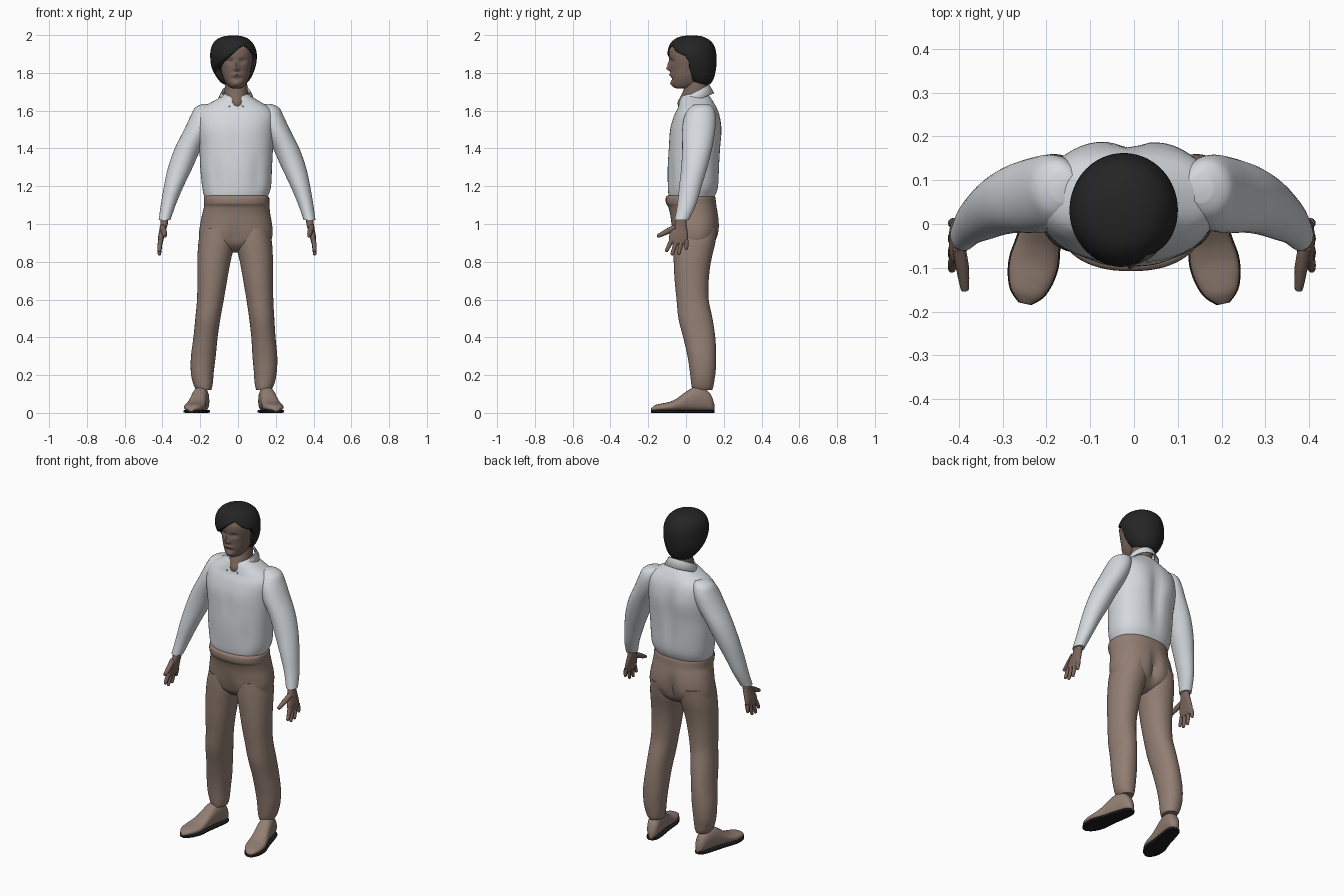
import bpy, bmesh, math
from mathutils import Vector


def material(name, rgb):
    m = bpy.data.materials.new(name)
    m.diffuse_color = (*rgb, 1)
    return m


SHIRT = material("pale shirt", (0.66, 0.69, 0.72))
CLOTH = material("brown cloth", (0.29, 0.21, 0.17))
SKIN = material("skin", (0.20, 0.135, 0.108))
HAIR = material("black hair", (0.018, 0.018, 0.018))
SOLE = material("dark sole", (0.012, 0.012, 0.012))


def finish(name, bm, mat):
    bmesh.ops.recalc_face_normals(bm, faces=bm.faces)
    me = bpy.data.meshes.new(name)
    bm.to_mesh(me)
    bm.free()
    me.materials.append(mat)
    ob = bpy.data.objects.new(name, me)
    bpy.context.collection.objects.link(ob)
    bpy.ops.object.select_all(action='DESELECT')
    ob.select_set(True)
    bpy.context.view_layer.objects.active = ob
    bpy.ops.object.shade_smooth_by_angle(angle=math.radians(55))
    return ob


def spline(rows, steps):
    """Smooth interpolation of a list of equal-length rows."""
    out = []
    for i in range(len(rows) - 1):
        a, b, c, d = (rows[min(max(i + k, 0), len(rows) - 1)] for k in (-1, 0, 1, 2))
        for s in range(steps):
            t = s / steps
            out.append([q + 0.5 * t * (r - p + t * (2*p - 5*q + 4*r - w + t * (3*(q - r) + w - p)))
                        for p, q, r, w in zip(a, b, c, d)])
    return out + [list(rows[-1])]


def loft(name, sections, mat, seg=32, steps=4, power=2.0, shape=None):
    """Skin sections given as centre, half-width vector, half-depth vector."""
    bm = bmesh.new()
    rings = []
    for row in spline(sections, steps):
        c, u, v = Vector(row[0:3]), Vector(row[3:6]), Vector(row[6:9])
        ring = []
        for k in range(seg):
            a = 2 * math.pi * k / seg
            x, y = (math.copysign(abs(f) ** (2 / power), f) for f in (math.cos(a), math.sin(a)))
            p = c + u * x + v * y
            ring.append(bm.verts.new(shape(p) if shape else p))
        rings.append(ring)
    for r0, r1 in zip(rings, rings[1:]):
        for k in range(seg):
            j = (k + 1) % seg
            bm.faces.new((r0[k], r0[j], r1[j], r1[k]))
    bm.faces.new(rings[0])
    bm.faces.new(rings[-1])
    return finish(name, bm, mat)


def slices(rows):
    """Horizontal sections from height and x / y extents."""
    return [((x0 + x1) / 2, (y0 + y1) / 2, z, (x1 - x0) / 2, 0, 0, 0, (y1 - y0) / 2, 0)
            for z, x0, x1, y0, y1 in rows]


def tube(name, points, mat, shape=None):
    """Round tube through points (x, y, z, radius) with a rounded tip."""
    pts = [Vector(p[:3]) for p in points]
    axis = (pts[-1] - pts[0]).normalized()
    u = axis.cross(Vector((1, 0.1, 0))).normalized()
    v = axis.cross(u)
    rows = [(*p, *(u * q[3]), *(v * q[3])) for p, q in zip(pts, points)]
    r = points[-1][3]
    for k in (0.6, 0.95):
        w = r * math.sqrt(1 - k * k)
        rows.append((*(pts[-1] + axis * r * k), *(u * w), *(v * w)))
    return loft(name, rows, mat, seg=12, steps=2, shape=shape)


def dents(*items):
    """Soft pushes: (centre, radii, offset)."""
    def shape(p):
        q = p.copy()
        for c, r, off in items:
            d = sum(((p[i] - c[i]) / r[i]) ** 2 for i in range(3))
            q += Vector(off) * math.exp(-d)
        return q
    return shape


# Shirt body with spine groove, shoulder blades and chest
loft("shirt_body", slices([
    (1.12, -.165, .15, -.08, .135), (1.15, -.18, .16, -.092, .155), (1.2, -.19, .175, -.096, .172),
    (1.3, -.2, .18, -.097, .178), (1.4, -.205, .185, -.092, .183), (1.5, -.22, .19, -.085, .185),
    (1.57, -.22, .195, -.065, .178), (1.61, -.2, .175, -.046, .166), (1.64, -.15, .13, -.036, .15),
    (1.67, -.095, .08, -.025, .13), (1.69, -.07, .05, -.005, .11)]), SHIRT, seg=64, power=2.3,
    shape=dents(((-.01, .19, 1.4), (.03, .06, .17), (0, -.018, 0)),
                ((-.1, .17, 1.5), (.06, .06, .08), (0, .008, 0)),
                ((.08, .17, 1.5), (.06, .06, .08), (0, .008, 0)),
                ((-.01, -.1, 1.48), (.02, .05, .1), (0, .006, 0)),
                ((-.12, -.09, 1.25), (.03, .05, .1), (0, .008, 0)),
                ((.1, -.09, 1.25), (.03, .05, .1), (0, .008, 0))))

# Collar: open folded band, higher at the nape
bm = bmesh.new()
rows = []
for k in range(33):
    a = math.radians(-90 + 20 + 320 * k / 32)
    top = 1.70 + 0.038 * math.sin(a)
    rows.append([bm.verts.new((-.01 + rx * math.cos(a), .05 + ry * math.sin(a), z))
                 for rx, ry, z in ((.07, .068, top - .02), (.076, .073, top), (.098, .1, top - .045))])
for a, b in zip(rows, rows[1:]):
    for j in (0, 1):
        bm.faces.new((a[j], b[j], b[j + 1], a[j + 1]))
collar = finish("collar", bm, SHIRT)
collar.modifiers.new("thickness", 'SOLIDIFY').thickness = 0.006

# Trouser seat
loft("trouser_seat", slices([
    (1.15, -.172, .155, -.098, .148), (1.14, -.18, .165, -.107, .156), (1.11, -.18, .166, -.106, .16),
    (1.09, -.18, .167, -.094, .163), (1.05, -.19, .171, -.084, .171), (1.0, -.2, .18, -.078, .176),
    (.95, -.206, .183, -.072, .172), (.9, -.2, .17, -.055, .15), (.865, -.15, .12, -.02, .11),
    (.85, -.09, .06, .01, .07)]), CLOTH, seg=64, power=2.3,
    shape=dents(((-.015, .18, .95), (.025, .06, .09), (0, -.03, 0)),
                ((-.015, -.08, .93), (.03, .05, .06), (0, .012, 0))))

# Neck and head
loft("neck", slices([
    (1.6, -.04, .03, -.03, .06), (1.64, -.05, .04, -.045, .09), (1.68, -.07, .05, -.026, .11),
    (1.72, -.07, .05, -.01, .115), (1.78, -.065, .045, .0, .11)]), SKIN)
loft("head", slices([
    (1.718, -.028, .012, -.05, .02), (1.725, -.045, .028, -.066, .05), (1.745, -.064, .044, -.077, .09),
    (1.78, -.08, .06, -.08, .11), (1.82, -.09, .069, -.083, .13), (1.88, -.096, .079, -.09, .14),
    (1.93, -.096, .077, -.087, .14), (1.965, -.07, .05, -.055, .11)]), SKIN, seg=72, steps=7, power=2.2,
    shape=dents(((-.042, -.09, 1.863), (.022, .04, .012), (0, .014, 0)),
                ((.026, -.09, 1.863), (.022, .04, .012), (0, .014, 0)),
                ((-.008, -.09, 1.822), (.013, .04, .011), (0, -.022, 0)),
                ((-.008, -.09, 1.845), (.009, .04, .016), (0, -.013, 0)),
                ((-.008, -.08, 1.79), (.022, .04, .007), (0, -.01, 0)),
                ((-.008, -.08, 1.768), (.03, .04, .008), (0, .006, 0)),
                ((-.008, -.08, 1.742), (.022, .04, .013), (0, -.007, 0))))


# Hair: cap tucked into the head below a swept hairline
def hairline(p):
    front = 1.945 - (0.75 * (.03 - p.x) if p.x < .03 else 0.8 * (p.x - .03))
    t = min(max((p.y + .01) / .06, 0), 1)
    limit = front + (1.72 - front) * t * t * (3 - 2 * t)
    if p.z < limit:
        f = 1 - 0.45 * min((limit - p.z) / .012, 1)
        p = Vector((-.015 + (p.x + .015) * f, .04 + (p.y - .04) * f, p.z))
    return p


loft("hair", slices([
    (1.998, -.04, -.005, .01, .05), (1.993, -.075, .025, -.025, .085), (1.98, -.108, .055, -.058, .115),
    (1.955, -.133, .08, -.083, .143), (1.92, -.145, .096, -.096, .157), (1.88, -.147, .1, -.096, .162),
    (1.83, -.14, .092, -.07, .16), (1.78, -.115, .072, -.035, .15), (1.745, -.085, .045, .02, .132),
    (1.735, -.05, .02, .05, .11)]), HAIR, seg=96, steps=8, shape=hairline)

# Limbs: built on one side, then mirrored with a small sideways shift
ARM = [(1.635, -.19, -.13, .05, .12), (1.615, -.228, -.12, .02, .145), (1.57, -.252, -.12, -.008, .158),
       (1.5, -.285, -.14, -.02, .155), (1.4, -.335, -.195, -.02, .138), (1.3, -.37, -.24, -.025, .113),
       (1.2, -.392, -.288, -.036, .083), (1.1, -.409, -.33, -.046, .052), (1.02, -.42, -.358, -.061, .014)]
HAND = [(1.04, -.408, -.367, -.052, .003), (1.0, -.411, -.372, -.058, .003), (.965, -.417, -.382, -.08, .008),
        (.93, -.423, -.391, -.09, .011), (.9, -.422, -.398, -.088, .01), (.892, -.416, -.403, -.08, .004)]
LEG = [(.98, -.195, -.025, -.065, .165), (.9, -.21, -.018, -.068, .155), (.8, -.215, -.04, -.065, .132),
       (.7, -.215, -.058, -.06, .12), (.6, -.217, -.075, -.05, .12), (.5, -.226, -.093, -.04, .14),
       (.4, -.236, -.108, -.015, .155), (.3, -.249, -.118, .008, .16), (.22, -.25, -.128, .02, .157),
       (.17, -.242, -.132, .026, .15), (.14, -.232, -.136, .03, .145), (.12, -.22, -.142, .035, .138)]
FINGERS = [(-.076, -.102, .86), (-.049, -.073, .842), (-.022, -.038, .845), (.002, .002, .872)]
# Shoe stations: distance from heel, half-width, top height
SHOE = [(0, .012, .05), (.02, .03, .1), (.06, .038, .135), (.11, .042, .135), (.16, .045, .105),
        (.2, .05, .076), (.24, .055, .058), (.28, .05, .05), (.315, .036, .042), (.338, .012, .026)]


def mirrored(side, shift):
    return lambda p: p if side == "left" else Vector((-p.x - shift(p.z), p.y, p.z))


for side in ("left", "right"):
    upper = mirrored(side, lambda z: .01)
    lower = mirrored(side, lambda z: .03 + .015 * min(max((.6 - z) / .4, 0), 1))
    loft(side + "_sleeve", slices(ARM), SHIRT, shape=upper)
    loft(side + "_palm", slices(HAND), SKIN, seg=24, power=2.4, shape=upper)
    for i, (y0, y1, z1) in enumerate(FINGERS):
        tube(f"{side}_finger_{i + 1}", [(-.41, y0, .915, .012), (-.414, (y0 + y1) / 2, (.915 + z1) / 2, .0115),
                                        (-.416, y1, z1, .009)], SKIN, upper)
    tube(side + "_thumb", [(-.4, -.055, .985, .015), (-.392, -.1, .96, .015), (-.387, -.145, .938, .01)],
         SKIN, upper)
    loft(side + "_trouser_leg", slices(LEG), CLOTH, seg=40, power=2.15, shape=lower)

    heel, toe = Vector((-.178, .148, 0)), Vector((-.25, -.186, 0))
    d = (toe - heel).normalized()
    w = Vector((-d.y, d.x, 0))
    for part, mat, grow in (("shoe", CLOTH, 0), ("sole", SOLE, .003)):
        rows = []
        for s, hw, top in SHOE:
            z0, z1 = (.01, top) if part == "shoe" else (0, .016)
            c = heel + d * s
            rows.append((c.x, c.y, (z0 + z1) / 2, *(w * (hw + grow)), 0, 0, (z1 - z0) / 2))
        loft(f"{side}_{part}", rows, mat, power=2.4 if part == "shoe" else 5, shape=lower)

# Ears
for side, x in (("left", -.097), ("right", .078)):
    loft(side + "_ear", slices([(1.81, x - .004, x + .004, .025, .04), (1.825, x - .009, x + .009, .02, .048),
                                (1.855, x - .011, x + .011, .018, .055), (1.868, x - .005, x + .005, .028, .048)]),
         SKIN, seg=16)
